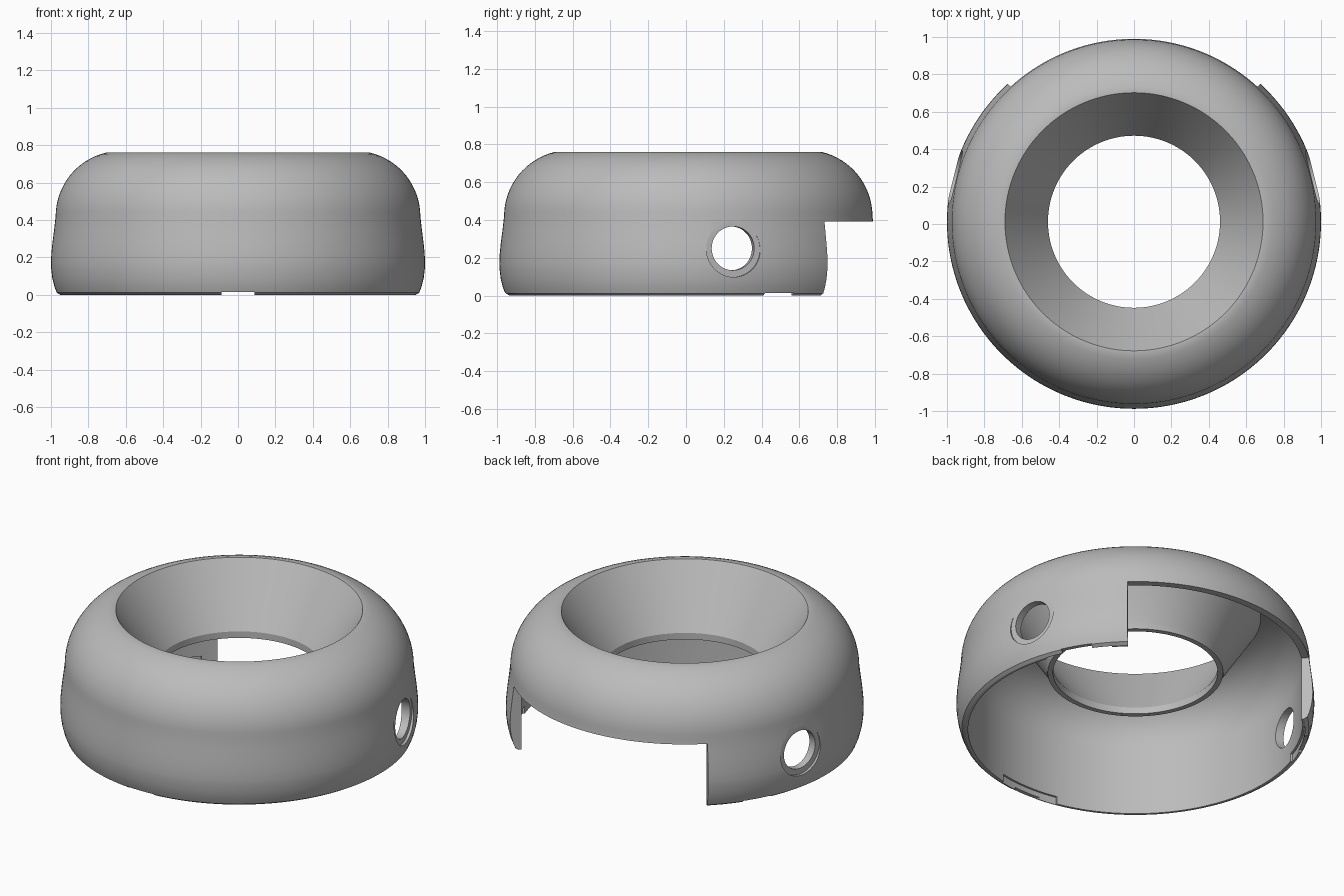
import bpy, bmesh
from math import sin, cos, radians, pi
from mathutils import Matrix, Vector

old = bpy.data.objects.get("Cube")
if old:
    bpy.data.objects.remove(old)

SEGMENTS = 160
CENTRE = Vector((0, 0.012, 0))  # axis of the ring


def make_object(name, bm):
    bmesh.ops.recalc_face_normals(bm, faces=bm.faces)
    bmesh.ops.translate(bm, verts=bm.verts, vec=CENTRE)
    mesh = bpy.data.meshes.new(name)
    bm.to_mesh(mesh)
    bm.free()
    obj = bpy.data.objects.new(name, mesh)
    bpy.context.collection.objects.link(obj)
    return obj


def arc(cx, cz, r, start, end, steps):
    angles = [radians(start + (end - start) * i / steps) for i in range(steps + 1)]
    return [(cx + r * cos(a), cz + r * sin(a)) for a in angles]


def revolve(name, profile):
    bm = bmesh.new()
    verts = [bm.verts.new((r, 0, z)) for r, z in profile]
    edges = [bm.edges.new((v, verts[i - 1])) for i, v in enumerate(verts)]
    bmesh.ops.spin(bm, geom=verts + edges, cent=(0, 0, 0), axis=(0, 0, 1),
                   angle=2 * pi, steps=SEGMENTS, use_merge=True)
    bmesh.ops.remove_doubles(bm, verts=bm.verts, dist=1e-5)
    return make_object(name, bm)


def sector_cutter(name, middle, half, r0, r1, z0, z1):
    # Curved block covering an angle range around the axis
    outline = (arc(0, 0, r0, middle - half, middle + half, 24)
               + arc(0, 0, r1, middle + half, middle - half, 24))
    bm = bmesh.new()
    face = bm.faces.new([bm.verts.new((x, y, z0)) for x, y in outline])
    top = bmesh.ops.extrude_face_region(bm, geom=[face])["geom"]
    bmesh.ops.translate(bm, vec=(0, 0, z1 - z0),
                        verts=[g for g in top if isinstance(g, bmesh.types.BMVert)])
    return make_object(name, bm)


def radial_cutter(name, angle, radius, z, r0, r1):
    # Cylinder pointing outward from the axis
    turn = (Matrix.Rotation(radians(angle), 4, 'Z')
            @ Matrix.Translation(((r0 + r1) / 2, 0, z))
            @ Matrix.Rotation(pi / 2, 4, 'Y'))
    bm = bmesh.new()
    bmesh.ops.create_cone(bm, cap_ends=True, segments=64, radius1=radius,
                          radius2=radius, depth=r1 - r0, matrix=turn)
    return make_object(name, bm)


# Hollow ring: outer wall, rounded shoulder, funnel, lip, inner wall
outer = [(0.935, 0), (0.95, 0), (0.969, 0.012), (0.982, 0.045), (0.993, 0.09),
         (0.999, 0.14), (1.0, 0.17), (0.998, 0.22), (0.992, 0.28), (0.983, 0.35)]
shoulder = arc(0.625, 0.42, 0.35, 0, 76.5, 16)
funnel = [(0.69, 0.76), (0.46, 0.41), (0.46, 0.37), (0.49, 0.37), (0.502, 0.41)]
ceiling = arc(0.625, 0.42, 0.31, 76, 0, 14)
housing = revolve("housing_ring", outer + shoulder + funnel + ceiling)

# Rear opening, side holes with shallow recesses, three locking slots
cutters = [sector_cutter("rear_opening", 90, 42.5, 0.7, 1.3, -0.2, 0.393)]
for side, angle in (("left", 14), ("right", 166)):
    cutters.append(radial_cutter(side + "_recess", angle, 0.147, 0.245, 0.978, 1.2))
    cutters.append(radial_cutter(side + "_hole", angle, 0.116, 0.25, 0.8, 1.3))
for angle in (-90, 30, 150):
    cutters.append(sector_cutter("lock_groove", angle, 12, 0.9, 0.947, -0.1, 0.047))
    cutters.append(sector_cutter("lock_notch", angle, 5.3, 0.89, 1.1, -0.12, 0.015))

bpy.context.view_layer.objects.active = housing
for cutter in cutters:
    cutter.hide_render = True
    mod = housing.modifiers.new("cut", 'BOOLEAN')
    mod.operation = 'DIFFERENCE'
    mod.solver = 'EXACT'
    mod.object = cutter
    bpy.ops.object.modifier_apply(modifier=mod.name)
for cutter in cutters:
    bpy.data.objects.remove(cutter)

# Plain grey plastic
grey = bpy.data.materials.new("grey_plastic")
grey.use_nodes = True
colour = (0.5, 0.5, 0.5, 1)
grey.diffuse_color = colour
grey.node_tree.nodes["Principled BSDF"].inputs["Base Color"].default_value = colour
housing.data.materials.clear()
housing.data.materials.append(grey)
for poly in housing.data.polygons:
    poly.material_index = 0

bpy.ops.object.select_all(action='DESELECT')
housing.select_set(True)
bpy.ops.object.shade_smooth_by_angle(angle=radians(30))
